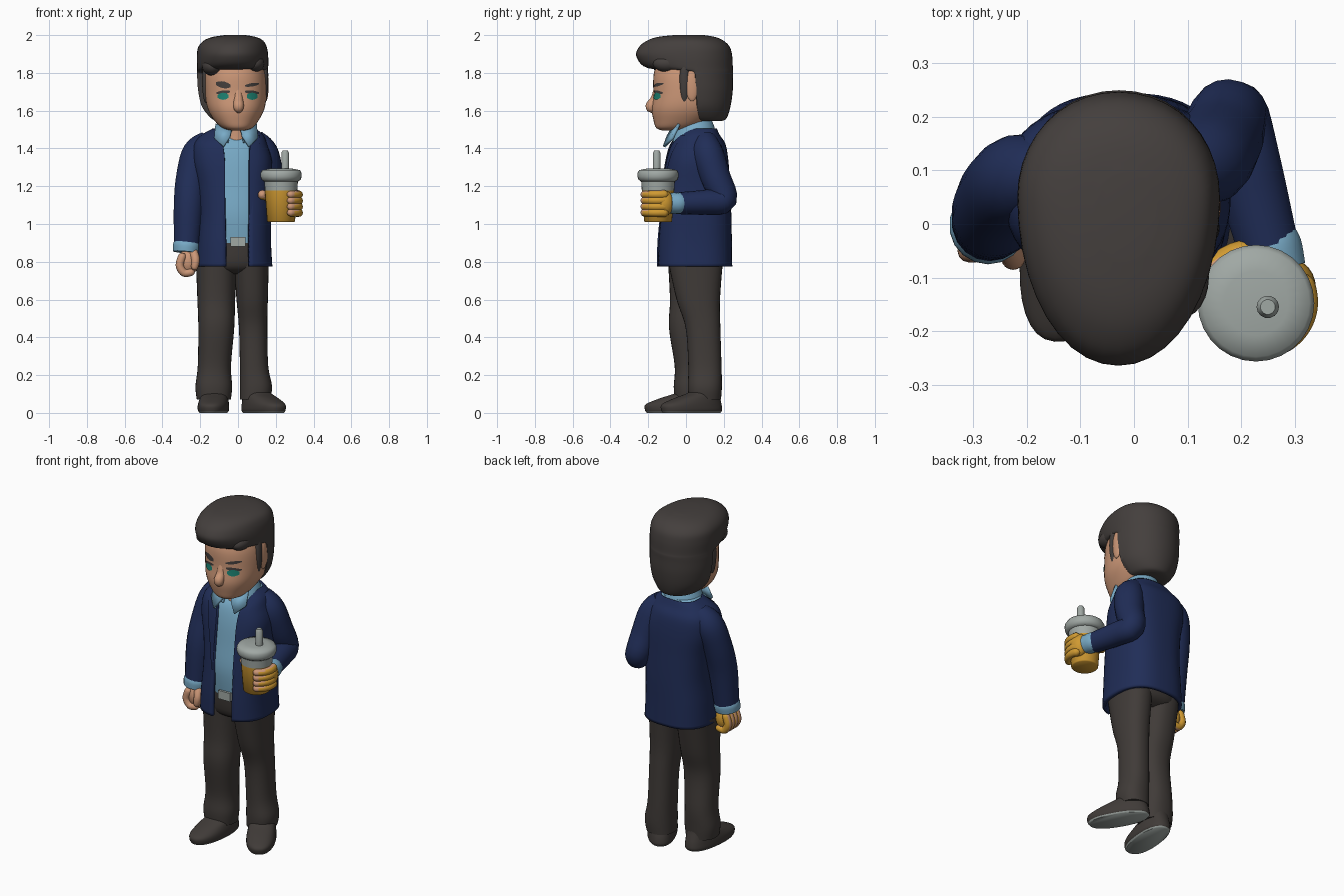
import bpy, bmesh, math
from mathutils import Vector

if "Cube" in bpy.data.objects:
    bpy.data.objects.remove(bpy.data.objects["Cube"])


def material(name, rgb):
    m = bpy.data.materials.new(name)
    lin = [((c / 255 + 0.055) / 1.055) ** 2.4 for c in rgb]
    m.diffuse_color = (*lin, 1)
    m.use_nodes = True
    m.node_tree.nodes["Principled BSDF"].inputs["Base Color"].default_value = m.diffuse_color
    return m


HAIR = material("dark_hair", (68, 63, 61))
CLOTH = material("dark_trousers", (64, 59, 56))
NAVY = material("navy", (32, 45, 87))
BLUE = material("light_blue", (120, 170, 198))
SKIN = material("skin", (204, 151, 119))
GREY = material("light_grey", (160, 168, 164))
GOLD = material("amber", (208, 154, 50))
TEAL = material("teal", (28, 128, 112))


def smooth_path(pts, steps=5):
    """Catmull-Rom through tuples of any length."""
    out, n = [], len(pts)
    for i in range(n - 1):
        p = [pts[max(i - 1, 0)], pts[i], pts[i + 1], pts[min(i + 2, n - 1)]]
        for s in range(steps):
            t = s / steps
            out.append(tuple(0.5 * (2 * b + (c - a) * t + (2 * a - 5 * b + 4 * c - d) * t * t
                                    + (3 * b - a - 3 * c + d) * t ** 3) for a, b, c, d in zip(*p)))
    return out + [tuple(pts[-1])]


def finish(name, bm, mat, angle=50):
    bmesh.ops.recalc_face_normals(bm, faces=bm.faces)
    me = bpy.data.meshes.new(name)
    bm.to_mesh(me)
    bm.free()
    ob = bpy.data.objects.new(name, me)
    bpy.context.collection.objects.link(ob)
    me.materials.append(mat)
    bpy.ops.object.select_all(action='DESELECT')
    ob.select_set(True)
    bpy.context.view_layer.objects.active = ob
    bpy.ops.object.shade_smooth_by_angle(angle=math.radians(angle))
    return ob


def skin_rings(name, rings, mat, closed=True):
    bm = bmesh.new()
    vs = [[bm.verts.new(p) for p in r] for r in rings]
    n = len(vs[0])
    for a, b in zip(vs, vs[1:]):
        for i in range(n if closed else n - 1):
            j = (i + 1) % n
            bm.faces.new((a[i], a[j], b[j], b[i]))
    if closed:
        bm.faces.new(vs[0])
        bm.faces.new(vs[-1])
    return finish(name, bm, mat)


def loft(name, secs, mat, e=2.0, n=32, arc=None, tilt=0):
    """Stack of horizontal superellipses (cx, cy, z, rx, ry[, front ry]); arc opens the ring."""
    rings = []
    for s in smooth_path(secs):
        cx, cy, z, rx, ry = s[:5]
        front = s[5] if len(s) == 6 else ry
        a0, a1 = arc(s) if arc else (0, 2 * math.pi * (n - 1) / n)
        ring = []
        for i in range(n):
            a = a0 + (a1 - a0) * i / (n - 1)
            sx, sy = math.sin(a), -math.cos(a)
            y = (front if sy < 0 else ry) * math.copysign(abs(sy) ** (2 / e), sy)
            ring.append((cx + rx * math.copysign(abs(sx) ** (2 / e), sx), cy + y, z + tilt * y))
        rings.append(ring)
    return skin_rings(name, rings, mat, closed=arc is None)


def tube(name, pts, mat, ref=(1, 0, 0), n=18, rounded=False):
    """Round tube through (x, y, z, radius)."""
    if rounded:
        def tip(p, q):
            d = (Vector(p[:3]) - Vector(q[:3])).normalized() * p[3] * 0.75
            return (*(Vector(p[:3]) + d), p[3] * 0.45)
        pts = [tip(pts[0], pts[1])] + list(pts) + [tip(pts[-1], pts[-2])]
    path = smooth_path(pts)
    rings = []
    for i, p in enumerate(path):
        t = Vector(path[min(i + 1, len(path) - 1)][:3]) - Vector(path[max(i - 1, 0)][:3])
        u = t.cross(Vector(ref)).normalized()
        v = t.cross(u).normalized()
        rings.append([Vector(p[:3]) + p[3] * (u * math.cos(k * math.tau / n) + v * math.sin(k * math.tau / n))
                      for k in range(n)])
    return skin_rings(name, rings, mat)


def blob(name, loc, radii, mat):
    bm = bmesh.new()
    bmesh.ops.create_uvsphere(bm, u_segments=24, v_segments=14, radius=1)
    for v in bm.verts:
        v.co = Vector(loc) + Vector([c * r for c, r in zip(v.co, radii)])
    return finish(name, bm, mat)


def solidify(ob, t):
    m = ob.modifiers.new("thickness", 'SOLIDIFY')
    m.thickness, m.offset = t, -1


def paint(ob, mat, test):
    ob.data.materials.append(mat)
    for f in ob.data.polygons:
        if test(f.normal):
            f.material_index = 1


# Trousers
loft("hips", [(-.022, .05, .735, .12, .08), (-.02, .05, .78, .18, .145), (-.015, .05, .93, .175, .165)], CLOTH, 2.4)
loft("right_leg", [(-.128, .025, .07, .09, .085), (-.128, .025, .14, .097, .09), (-.125, .03, .25, .088, .09),
                   (-.115, .01, .45, .095, .1), (-.115, .03, .6, .1, .115), (-.115, .045, .8, .108, .14)], CLOTH, 2.3)
loft("left_leg", [(.09, .1, .07, .08, .085), (.095, .1, .14, .085, .09), (.085, .1, .25, .075, .088),
                  (.08, .09, .45, .075, .092), (.075, .065, .6, .083, .115), (.07, .05, .8, .093, .145)], CLOTH, 2.3)

# Shoes with pale soles
for side, x, y, rot in (("right", -.13, -.04, -.1), ("left", .135, .03, .52)):
    shoe = loft(side + "_shoe", [(0, 0, 0, .07, .168), (0, 0, .015, .08, .178), (0, 0, .045, .08, .174),
                                 (0, .03, .075, .074, .135), (0, .07, .105, .066, .085), (0, .08, .13, .06, .07)], CLOTH, 2.3)
    shoe.location, shoe.rotation_euler = (x, y, 0), (0, 0, rot)
    paint(shoe, GREY, lambda no: no.z < -.6)

# Jacket, shirt and lapels share one torso profile: cx, cy, z, rx, ry, opening left x, opening right x
torso = [(-.02, .045, .775, .202, .2, -.065, .06), (-.02, .045, .9, .195, .198, -.065, .06),
         (-.015, .05, 1.05, .19, .19, -.068, .06), (-.02, .055, 1.2, .195, .178, -.07, .06),
         (-.03, .06, 1.33, .21, .165, -.07, .06), (-.04, .065, 1.42, .195, .145, -.08, .065),
         (-.03, .07, 1.47, .165, .11, -.1, .08), (-.02, .075, 1.505, .115, .088, -.1, .08)]
E = 2.6


def opening(s):
    f = lambda g: math.asin(min(1, abs(g - s[0]) / s[3]) ** (E / 2))
    return f(s[6]), 2 * math.pi - f(s[5])


solidify(loft("jacket", torso, NAVY, E, 48, opening), .02)
loft("shirt", [(.0, .05, .9, .16, .166)] + [(s[0], s[1], s[2], s[3] - .014, s[4] - .012) for s in torso[2:]], BLUE, E)
wide = [(*s[:3], s[3] + .005, s[4] + .006, *s[5:]) for s in torso[2:7]]
lapel = lambda s: .05 + max(0, s[2] - 1.05) * .75
loft("left_lapel", wide, NAVY, E, 8, lambda s: (opening(s)[0], opening(s)[0] + lapel(s)))
loft("right_lapel", wide, NAVY, E, 8, lambda s: (opening(s)[1] - lapel(s), opening(s)[1]))

# Belt buckle
bm = bmesh.new()
bmesh.ops.create_cube(bm, size=1)
for v in bm.verts:
    v.co = Vector((v.co.x * .08, v.co.y * .02 - .122, v.co.z * .05 + .905))
finish("belt_buckle", bm, GREY, 30)

# Neck and collar
loft("neck", [(-.01, .035, 1.4, .075, .09), (-.01, .035, 1.48, .072, .085), (-.01, .035, 1.6, .075, .085)], SKIN)
collar = loft("collar", [(-.012, .04, 1.455, .125, .12), (-.012, .04, 1.5, .108, .108), (-.012, .04, 1.535, .092, .095)],
              BLUE, 2, 32, lambda s: (.35, 2 * math.pi - .35), .2)
solidify(collar, .012)
for side, s in (("left", 1), ("right", -1)):
    bm = bmesh.new()
    pts = [(.105, -.03, 1.525), (.022, -.07, 1.495), (.03, -.09, 1.46), (.065, -.11, 1.405), (.112, -.065, 1.45)]
    bm.faces.new([bm.verts.new((-.01 + s * x, y, z)) for x, y, z in pts])
    solidify(finish(side + "_collar_wing", bm, BLUE), .015)

# Arms and cuffs
tube("right_arm", [(-.15, .095, 1.44, .06), (-.21, .085, 1.375, .084), (-.245, .055, 1.25, .083),
                   (-.26, .02, 1.1, .081), (-.27, 0, .895, .07)], NAVY)
tube("right_cuff", [(-.27, 0, .91, .066), (-.272, -.002, .885, .073), (-.275, -.005, .85, .07)], BLUE)
tube("left_arm", [(.08, .1, 1.45, .06), (.13, .115, 1.375, .083), (.16, .155, 1.25, .08), (.182, .2, 1.13, .07),
                  (.212, .1, 1.115, .066), (.25, -.04, 1.11, .058)], NAVY)
tube("left_cuff", [(.25, -.025, 1.11, .053), (.258, -.045, 1.11, .057), (.268, -.085, 1.11, .054)], BLUE)

# Hanging hand, amber on its rear side
hand = [blob("right_palm", (-.262, -.005, .8), (.052, .062, .075), SKIN),
        tube("right_thumb", [(-.235, -.04, .85, .022), (-.225, -.062, .81, .022), (-.23, -.065, .77, .018)], SKIN, rounded=True)]
for i in range(4):
    y = -.05 + i * .03
    hand.append(tube(f"right_finger_{i+1}", [(-.295, y, .83, .021), (-.308, y, .78, .022), (-.285, y, .742, .021),
                                             (-.245, y, .745, .019)], SKIN, (0, 1, 0), 12, True))
for h in hand:
    paint(h, GOLD, lambda no: no.y > .3)

# Cup, lid and straw
CX, CY = .228, -.148


def turned(name, prof, mat, x=CX, y=CY, n=28):
    rings = [[(x + r * math.cos(k * math.tau / n), y + r * math.sin(k * math.tau / n), z) for k in range(n)]
             for r, z in prof]
    return skin_rings(name, rings, mat)


turned("drink", [(.068, 1.01), (.074, 1.015), (.086, 1.18)], GOLD)
turned("cup_top", [(.086, 1.178), (.09, 1.24)], GREY)
turned("lid", [(.09, 1.225), (.104, 1.235), (.109, 1.25), (.109, 1.27), (.1, 1.285), (.06, 1.293)], GREY)
turned("straw", [(.021, 1.28), (.021, 1.375), (.014, 1.388)], GREY, .25, -.155, 14)

# Hand around the cup
grip = [blob("left_palm", (.292, -.12, 1.11), (.048, .055, .07), SKIN),
        tube("left_thumb", [(.26, -.07, 1.13, .026), (.2, -.055, 1.14, .024), (.145, -.09, 1.15, .025),
                            (.128, -.13, 1.155, .025)], SKIN, (0, 0, 1), 12, True)]
for i in range(4):
    pts = []
    for k in range(6):
        a = math.radians(25 - 17 * k)
        pts.append((CX + .094 * math.cos(a), CY + .088 * math.sin(a), 1.06 + .032 * i, .023 - .0008 * k))
    grip.append(tube(f"left_finger_{i+1}", pts, SKIN, (0, 0, 1), 12, True))
for g in grip:
    paint(g, GOLD, lambda no: no.x > .6 or no.y > .3 or no.z < -.7)

# Head, nose and ears
head = loft("head", [(.0, -.07, 1.495, .035, .055), (-.003, -.055, 1.508, .078, .102), (-.008, -.028, 1.545, .115, .143),
                     (-.01, -.004, 1.61, .15, .178), (-.012, .005, 1.69, .162, .178), (-.015, .015, 1.8, .16, .185),
                     (-.02, .02, 1.9, .13, .15)], SKIN, 2.2, 40)
tube("nose", [(.0, -.145, 1.72, .022), (.002, -.163, 1.66, .025), (.003, -.186, 1.624, .028),
              (.003, -.176, 1.605, .022)], SKIN, rounded=True)
for side, x in (("left", .148), ("right", -.173)):
    blob(side + "_ear", (x, .032, 1.735), (.014, .034, .085), SKIN)

# Hair: nape, crown and forward sweep in one shape, then sideburns and front locks
loft("hair", [(-.02, .09, 1.545, .085, .1, .02), (-.022, .075, 1.56, .12, .14, .02), (-.025, .06, 1.62, .165, .175, .01),
              (-.027, .055, 1.7, .183, .192, .01), (-.028, .05, 1.775, .188, .199, .01), (-.028, .05, 1.805, .188, .2, .04),
              (-.028, .05, 1.825, .188, .198, .25), (-.029, .05, 1.885, .189, .195, .312), (-.029, .05, 1.935, .182, .183, .3),
              (-.024, .04, 1.97, .158, .16, .248), (-.02, .02, 1.99, .115, .135, .17), (-.015, .015, 2.0, .055, .08, .08)],
     HAIR, 2.05, 40)
for side, x in (("left", .14), ("right", -.17)):
    blob(side + "_sideburn", (x, -.008, 1.755), (.02, .027, .115), HAIR)
blob("right_front_lock", (-.135, -.09, 1.835), (.055, .085, .05), HAIR)
blob("left_front_lock", (.09, -.1, 1.85), (.05, .075, .045), HAIR)


# Eyes and brows: thin plates wrapped onto the face
def plate(name, x, z, w, h, mat, slant=0, lift=.003):
    bm = bmesh.new()
    bmesh.ops.create_grid(bm, x_segments=8, y_segments=4, size=1)
    for v in bm.verts:
        u, k = v.co.x, v.co.y
        v.co = (x + u * w, -.4, z + k * h * (1 - .6 * u * u) + slant * u)
    ob = finish(name, bm, mat)
    m = ob.modifiers.new("wrap", 'SHRINKWRAP')
    m.target, m.wrap_method, m.wrap_mode = head, 'PROJECT', 'ABOVE_SURFACE'
    m.use_project_y, m.use_positive_direction, m.offset = True, True, lift


for side, x, s in (("left", .073, 1), ("right", -.077, -1)):
    plate(side + "_lash", x, 1.697, .036, .01, HAIR, s * -.004, .003)
    plate(side + "_eye", x, 1.676, .028, .019, TEAL, 0, .005)
    plate(side + "_brow", x, 1.737, .037, .009 if s > 0 else .018, HAIR, s * .006)
